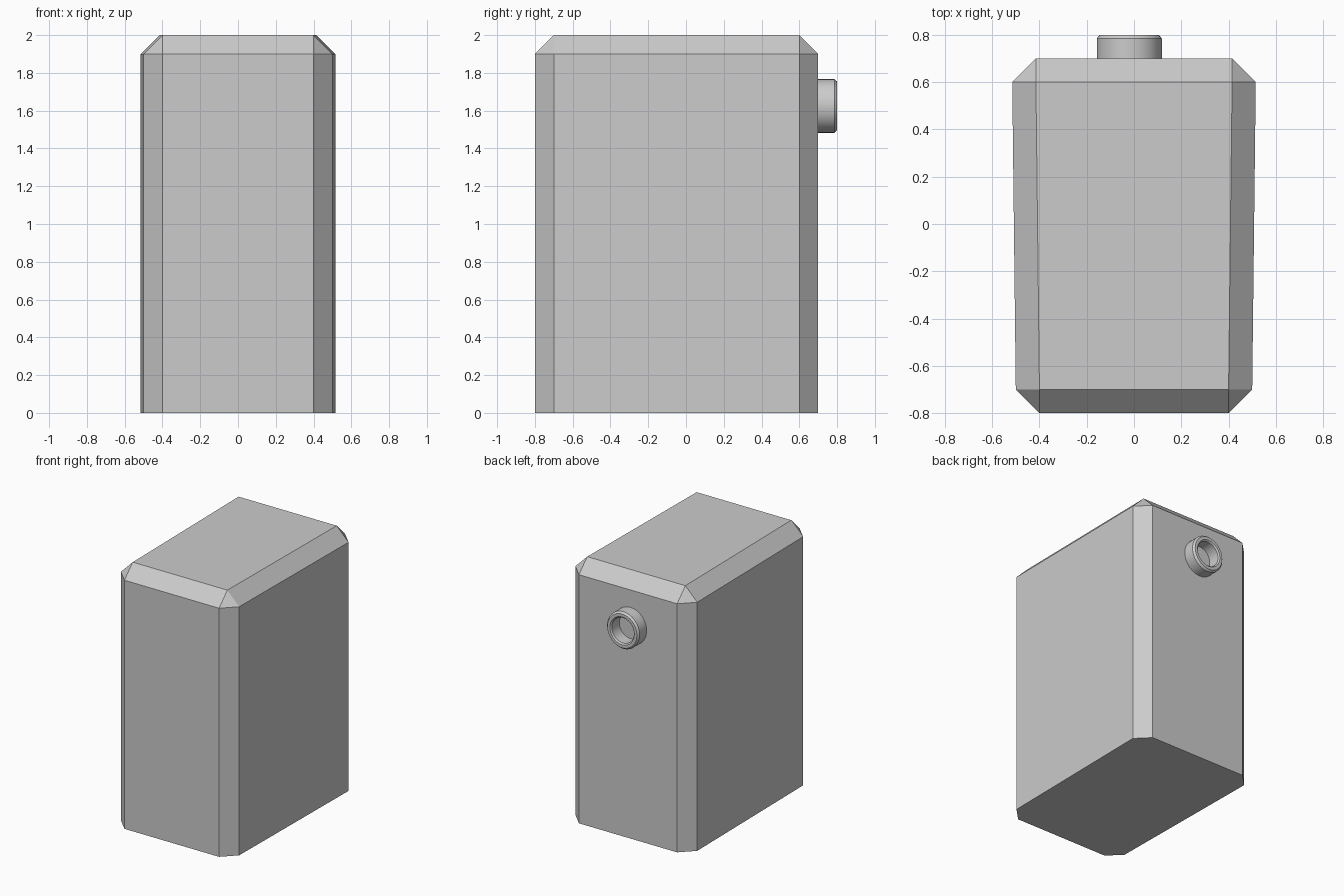
import bpy, bmesh, math

if "Cube" in bpy.data.objects:
    bpy.data.objects.remove(bpy.data.objects["Cube"])


def finish(name, bm):
    bmesh.ops.recalc_face_normals(bm, faces=bm.faces)
    mesh = bpy.data.meshes.new(name)
    bm.to_mesh(mesh)
    bm.free()
    obj = bpy.data.objects.new(name, mesh)
    bpy.context.collection.objects.link(obj)
    return obj


# Tank body: slightly tapered block, chamfered on its upright and top edges
C = 0.1
bm = bmesh.new()
points = []
for s in (-1, 1):
    for y_in, y_out, x in ((-0.7, -0.8, 0.4), (0.6, 0.7, 0.415)):
        for z in (0.0, 1.9):
            points += [(s * x, y_out, z), (s * (x + C), y_in, z)]
        points.append((s * x, y_in, 2.0))
for p in points:
    bm.verts.new(p)
hull = bmesh.ops.convex_hull(bm, input=bm.verts)
bmesh.ops.dissolve_limit(bm, angle_limit=math.radians(0.5),
                         verts=bm.verts, edges=bm.edges)
finish("tank_body", bm)

# Round hollow outlet on the back: bevelled ring profile swept around y
SEG = 32
RX, RZ, CX, CZ = 0.1375, 0.142, -0.02, 1.625
profile = [(1.0, 0.69), (1.0, 0.785), (0.91, 0.8),
           (0.75, 0.8), (0.68, 0.79), (0.68, 0.69)]
bm = bmesh.new()
rings = []
for r, y in profile:
    rings.append([bm.verts.new((CX + RX * r * math.cos(a), y,
                                CZ + RZ * r * math.sin(a)))
                  for a in (2 * math.pi * i / SEG for i in range(SEG))])
for k, ring in enumerate(rings):
    nxt = rings[(k + 1) % len(rings)]
    for i in range(SEG):
        j = (i + 1) % SEG
        bm.faces.new((ring[i], ring[j], nxt[j], nxt[i]))
outlet = finish("outlet_ring", bm)
bpy.context.view_layer.objects.active = outlet
outlet.select_set(True)
bpy.ops.object.shade_smooth_by_angle(angle=math.radians(30))
